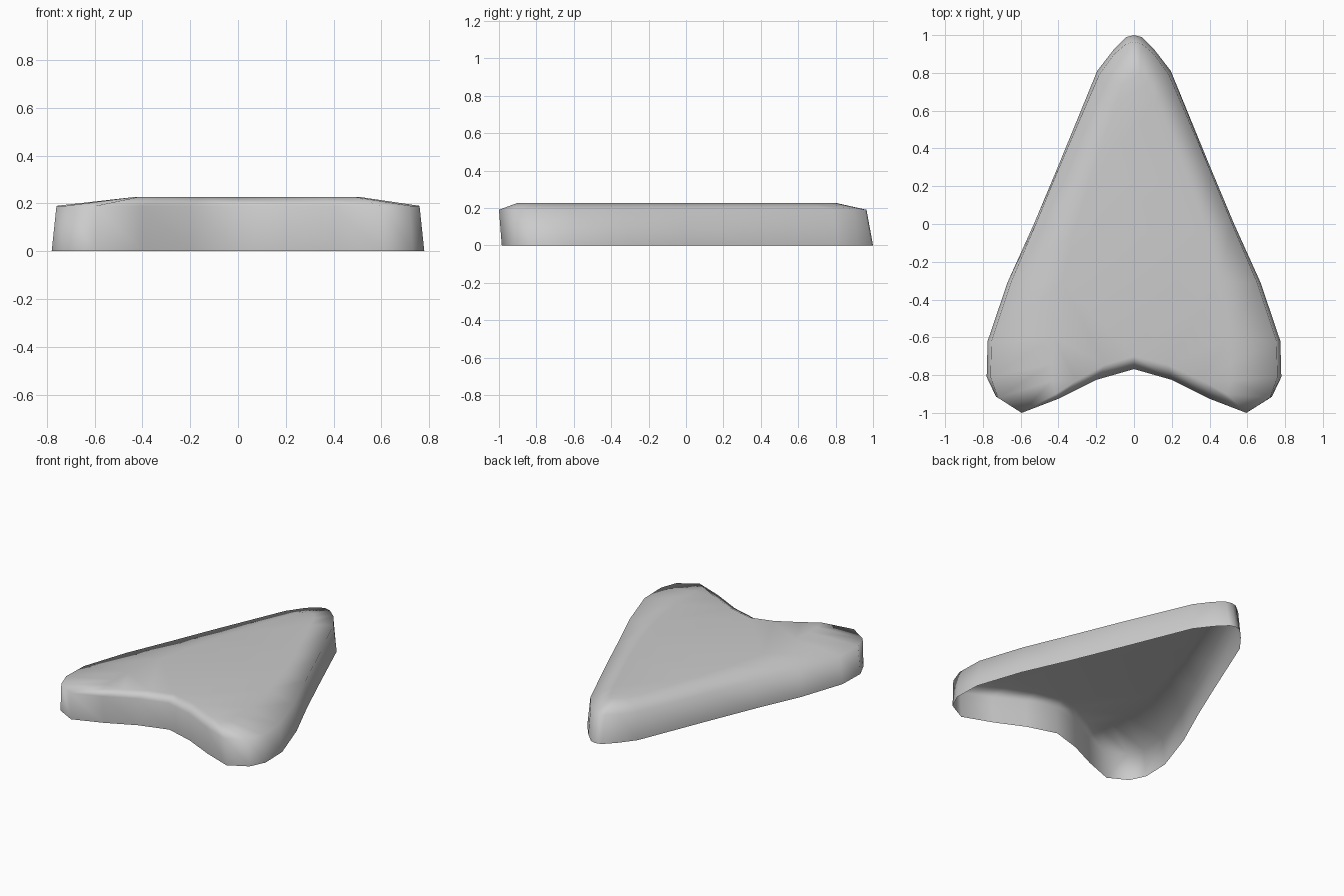
import bpy, bmesh

if "Cube" in bpy.data.objects:
    bpy.data.objects.remove(bpy.data.objects["Cube"])

# Right half of each outline, tip to rear notch: lower rim, shoulder, flat top
RIM = [(0, 1.0), (.04, .99), (.11, .92), (.195, .81), (.40, .31), (.53, 0),
       (.67, -.31), (.775, -.62), (.78, -.81), (.73, -.915), (.60, -.985),
       (.40, -.91), (.20, -.815), (0, -.755)]
SHOULDER = [(0, .965), (.04, .955), (.105, .90), (.185, .79), (.392, .31), (.52, 0),
            (.652, -.31), (.755, -.62), (.76, -.81), (.72, -.92), (.595, -1.0),
            (.40, -.925), (.20, -.825), (0, -.768)]
CROWN = [(0, .80), (.03, .79), (.07, .74), (.11, .64), (.28, .22), (.37, -.04),
         (.45, -.31), (.50, -.60), (.51, -.74), (.51, -.83), (.49, -.90),
         (.36, -.83), (.18, -.745), (0, -.70)]


def full_outline(half, left=1.0):
    return half + [(-x * left, y) for x, y in half[-2:0:-1]]


bm = bmesh.new()
rings = []
for half, z, left in ((RIM, 0, 1), (SHOULDER, .19, 1), (CROWN, .227, .85)):
    rings.append([bm.verts.new((x, y, z)) for x, y in full_outline(half, left)])

# Walls and rounded shoulder, open underneath
for low, high in zip(rings, rings[1:]):
    n = len(low)
    for i in range(n):
        j = (i + 1) % n
        bm.faces.new((low[i], low[j], high[j], high[i]))

# Flat top
top = bm.faces.new(rings[-1])
bmesh.ops.recalc_face_normals(bm, faces=bm.faces)
if top.normal.z < 0:
    bmesh.ops.reverse_faces(bm, faces=bm.faces)
bmesh.ops.triangulate(bm, faces=[top])
for f in bm.faces:
    f.smooth = True

mesh = bpy.data.meshes.new("arrowhead_shell")
bm.to_mesh(mesh)
bm.free()
shell = bpy.data.objects.new("arrowhead_shell", mesh)
bpy.context.collection.objects.link(shell)

# Keep weighting toward the large top so it shades evenly
mod = shell.modifiers.new("even_shading", 'WEIGHTED_NORMAL')
mod.weight = 50
